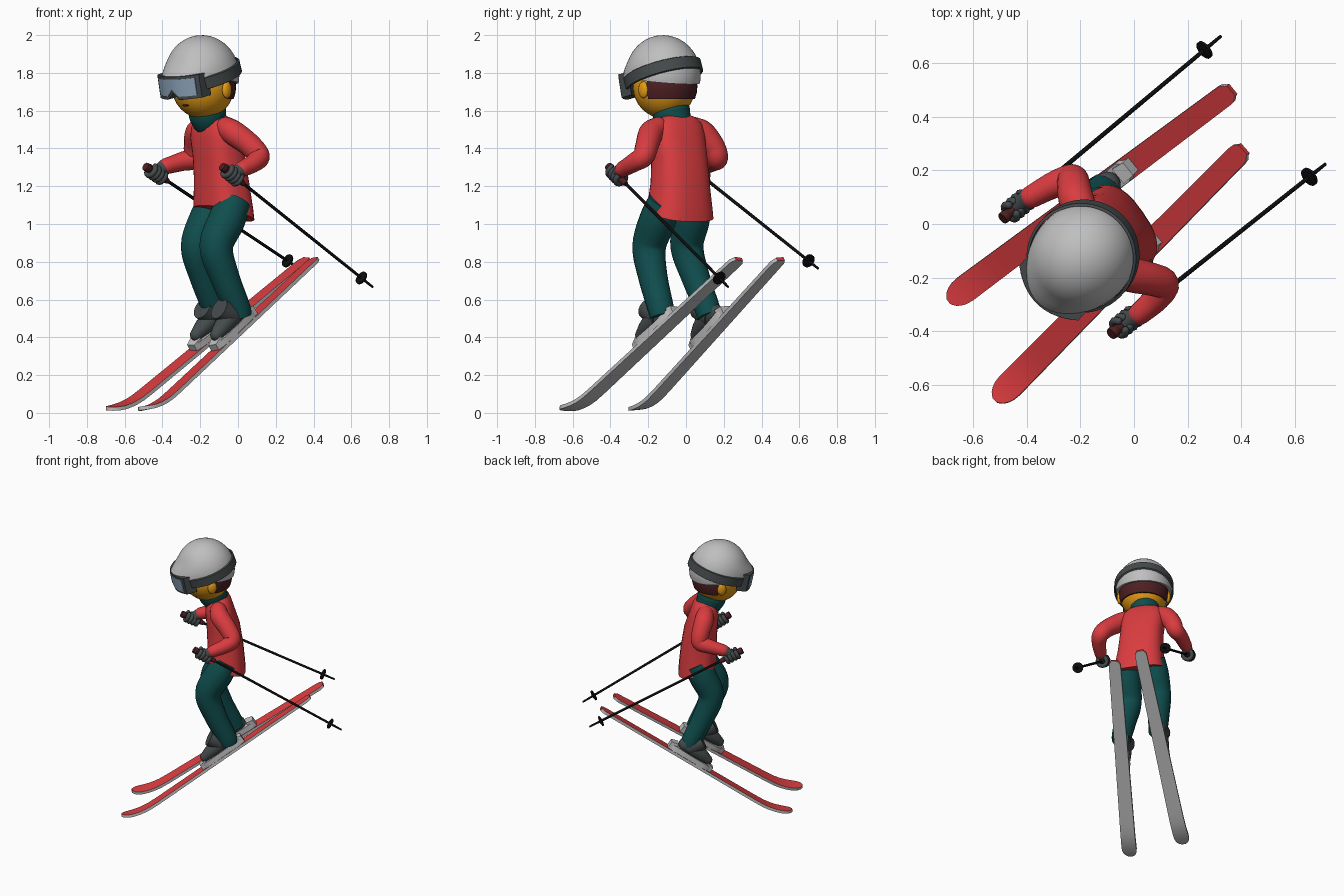
import bpy, bmesh, math
from mathutils import Vector as V, Matrix as M

if "Cube" in bpy.data.objects:
    bpy.data.objects.remove(bpy.data.objects["Cube"])

def material(name, *rgb):
    m = bpy.data.materials.new(name)
    m.diffuse_color = (*rgb, 1)
    m.use_nodes = True
    m.node_tree.nodes["Principled BSDF"].inputs["Base Color"].default_value = m.diffuse_color
    return m

RED = material("red", .70, .045, .05)
TEAL = material("teal", .005, .075, .075)
GREY = material("light grey", .52, .52, .52)
SKIN = material("skin", .78, .33, .008)
DARK = material("dark grey", .06, .07, .073)
BLACK = material("black", .004, .004, .004)
MAROON = material("maroon", .075, .014, .016)
LENS = material("lens blue", .27, .37, .50)

def finish(name, bm, *mats, angle=40):
    bmesh.ops.recalc_face_normals(bm, faces=bm.faces)
    me = bpy.data.meshes.new(name)
    bm.to_mesh(me)
    bm.free()
    for m in mats:
        me.materials.append(m)
    me.shade_smooth()
    me.set_sharp_from_angle(angle=math.radians(angle))
    ob = bpy.data.objects.new(name, me)
    bpy.context.collection.objects.link(ob)
    return ob

def loft_bm(rings):
    bm = bmesh.new()
    vs = [[bm.verts.new(p) for p in r] for r in rings]
    n = len(vs[0])
    for a, b in zip(vs, vs[1:]):
        for i in range(n):
            j = (i + 1) % n
            bm.faces.new((a[i], a[j], b[j], b[i]))
    bm.faces.new(vs[0][::-1])
    bm.faces.new(vs[-1])
    bmesh.ops.recalc_face_normals(bm, faces=bm.faces)
    bm.normal_update()
    return bm

def tube(name, pts, mat, seg=18, steps=6, round_ends=False, mtx=None):
    """Smooth tube through (x, y, z, radius) points."""
    P = [V(p) for p in pts]
    P = [2 * P[0] - P[1]] + P + [2 * P[-1] - P[-2]]
    path = []
    for a, b, c, d in zip(P, P[1:], P[2:], P[3:]):
        for k in range(steps):
            t = k / steps
            path.append(.5 * (2*b + (c - a)*t + (2*a - 5*b + 4*c - d)*t*t + (3*b - a - 3*c + d)*t**3))
    path.append(P[-2])
    C = [p.to_3d() for p in path]
    R = [p[3] for p in path]
    if round_ends:
        t0, t1 = (C[0] - C[1]).normalized(), (C[-1] - C[-2]).normalized()
        for c in (25, 50, 75):
            s, k = math.sin(math.radians(c)), math.cos(math.radians(c))
            C.insert(0, V(path[0][:3]) + t0 * s * path[0][3])
            R.insert(0, path[0][3] * k)
            C.append(V(path[-1][:3]) + t1 * s * path[-1][3])
            R.append(path[-1][3] * k)
    tan = [(C[min(i + 1, len(C) - 1)] - C[max(i - 1, 0)]).normalized() for i in range(len(C))]
    u = tan[0].orthogonal().normalized()
    rings = []
    for i, (c, r, t) in enumerate(zip(C, R, tan)):
        if i:
            u = tan[i - 1].rotation_difference(t) @ u
        w = t.cross(u)
        rings.append([c + r * (u * math.cos(a) + w * math.sin(a))
                      for a in (math.tau * k / seg for k in range(seg))])
    bm = loft_bm(rings)
    if mtx:
        bm.transform(mtx)
    return finish(name, bm, mat, angle=50)

def ball_bm(size, seg=32):
    bm = bmesh.new()
    bmesh.ops.create_uvsphere(bm, u_segments=seg, v_segments=seg // 2, radius=1)
    bm.transform(M.Diagonal((*size, 1)))
    return bm

def ball(name, mtx, loc, size, mat, seg=24):
    bm = ball_bm(size, seg)
    bm.transform(mtx @ M.Translation(loc))
    return finish(name, bm, mat)

def frame(loc, yaw, pitch=0):
    """Local x is forward, y is the figure's left, z is up."""
    return M.Translation(loc) @ M.Rotation(math.radians(yaw), 4, 'Z') @ M.Rotation(math.radians(pitch), 4, 'Y')

def block(name, sections, mat, mtx):
    """Block along x from (x, half width, z low, z high) sections."""
    bm = loft_bm([[(x, -w, lo), (x, w, lo), (x, w, hi), (x, -w, hi)] for x, w, lo, hi in sections])
    bm.transform(mtx)
    return finish(name, bm, mat)

# Skis: straight blade on a slope, curling level at the tip
LEN, BEND, SLOPE = 1.32, 1.08, .66

def ski_frame(tail, tip, roll, d):
    h = (V(tip) - V(tail)).normalized()
    e = max(0, d - BEND)
    z = .815 - SLOPE * d + SLOPE * e * e / (2 * (LEN - BEND))
    t = V((h.x, h.y, -SLOPE * (1 - e / (LEN - BEND)))).normalized()
    l = V((-h.y, h.x, 0))
    n = t.cross(l)
    r = math.radians(roll)
    L, N = l * math.cos(r) + n * math.sin(r), n * math.cos(r) - l * math.sin(r)
    m = M((t, L, N)).transposed().to_4x4()
    m.translation = V((tail[0] + h.x * d, tail[1] + h.y * d, z))
    return m

def rounding(x, r):
    return math.sqrt(1 - (1 - min(x / r, 1)) ** 2)

def ski(side, tail, tip, roll):
    rings = []
    ds = [0, .008, .02, .035] + [.1 + .08 * i for i in range(13)] + [1.12, 1.16, 1.2, 1.24, 1.27, 1.29, 1.305, 1.315, LEN]
    for d in ds:
        w = (.041 + .011 * d / LEN) * max(.6, rounding(d, .03)) * max(.2, rounding(LEN - d, .08))
        m = ski_frame(tail, tip, roll, d)
        rings.append([m @ V(p) for p in ((0, -w, -.01), (0, w, -.01), (0, w, .01), (0, -w, .01))])
    bm = loft_bm(rings)
    for f in bm.faces:
        f.material_index = 0 if f.normal.z > .5 else 1
    finish(side + "_ski", bm, RED, GREY)
    # Boot and binding standing on the ski
    m = ski_frame(tail, tip, roll, .58) @ M.Translation((0, 0, .01))
    block(side + "_boot_sole", [(-.13, .03, 0, .035), (-.11, .042, 0, .04), (0, .04, 0, .035),
                                (.12, .046, 0, .035), (.17, .04, 0, .035), (.19, .025, 0, .03)], GREY, m)
    block(side + "_heel_binding", [(-.15, .03, 0, .05), (-.10, .035, 0, .06)], GREY, m)
    block(side + "_toe_binding", [(.15, .04, 0, .05), (.20, .03, 0, .035)], GREY, m)
    tube(side + "_boot_foot", [(-.05, 0, .075, .05), (.03, 0, .075, .052), (.09, 0, .068, .046),
                               (.14, 0, .06, .034)], DARK, round_ends=True, mtx=m)
    tube(side + "_boot_shaft", [(-.03, 0, .06, .055), (.0, 0, .10, .06), (.035, 0, .16, .06)], DARK, mtx=m)

ski("right", (.366, .50), (-.68, -.28), -4)
ski("left", (.41, .28), (-.52, -.66), 8)

# Trouser legs
tube("right_leg", [(-.12, .05, 1.12, .09), (-.165, .03, 1.02, .096), (-.215, .005, .88, .088), (-.18, .05, .72, .076),
                   (-.125, .11, .56, .068), (-.108, .125, .51, .064)], TEAL, seg=20)
tube("left_leg", [(-.02, -.11, 1.12, .09), (-.06, -.15, 1.02, .098), (-.115, -.195, .88, .09), (-.07, -.175, .72, .078),
                  (-.005, -.135, .56, .07), (.008, -.125, .51, .066)], TEAL, seg=20)

# Jacket: rounded-box rings, (x, y, z, half depth, half width, tilt)
rings = []
for x, y, z, hd, hw, tilt in [(-.075, -.03, 1.055, .138, .178, -18), (-.077, -.03, 1.10, .136, .172, -16),
                              (-.085, -.03, 1.21, .126, .156, -8), (-.10, -.035, 1.35, .115, .148, 0),
                              (-.122, -.045, 1.46, .10, .152, 5), (-.13, -.048, 1.52, .088, .142, 8),
                              (-.135, -.05, 1.555, .068, .115, 8), (-.135, -.05, 1.575, .04, .075, 8)]:
    m = frame((x, y, z), -145, tilt)
    ring = []
    for k in range(32):
        c, s = math.cos(math.tau * k / 32), math.sin(math.tau * k / 32)
        ring.append(m @ V((math.copysign(abs(c) ** .75, c) * hd, math.copysign(abs(s) ** .75, s) * hw, 0)))
    rings.append(ring)
finish("jacket_body", loft_bm(rings), RED, angle=50)

# Sleeves
tube("right_sleeve", [(-.19, .04, 1.51, .058), (-.215, .09, 1.48, .066), (-.225, .145, 1.41, .062), (-.235, .165, 1.35, .058),
                      (-.30, .145, 1.33, .05), (-.385, .10, 1.305, .042)], RED, round_ends=True)
tube("left_sleeve", [(-.06, -.15, 1.51, .058), (-.02, -.185, 1.48, .066), (.06, -.205, 1.42, .062), (.11, -.225, 1.36, .058),
                     (.085, -.275, 1.325, .05), (.02, -.335, 1.29, .042)], RED, round_ends=True)

# Poles, grips and gloves
def pole(side, top, tip, wrist):
    a, b, w = V(top), V(tip), V(wrist)
    d = (b - a).normalized()
    at = lambda k, r: (*(a + d * k), r)
    end = (b - a).length
    tube(side + "_pole_shaft", [at(.1, .009), at(end - .05, .008), at(end, .004)], BLACK, seg=10, steps=2)
    tube(side + "_pole_basket", [at(end - .066, .012), at(end - .06, .037), at(end - .05, .037), at(end - .044, .012)],
         BLACK, steps=1)
    tube(side + "_pole_grip", [at(0, .022), at(.02, .024), at(.04, .018), at(.15, .018), at(.175, .012)], MAROON, steps=2)
    hand = a + d * .085
    tube(side + "_glove", [(*w, .038), (*w.lerp(hand, .5), .036), (*hand, .036)], DARK, round_ends=True)
    # Fingers curl round the grip, away from the wrist
    u = (w - hand - d * (w - hand).dot(d)).normalized()
    v = d.cross(u)
    for i in range(4):
        c = a + d * (.045 + .026 * i)
        tube(f"{side}_finger_{i + 1}", [(*(c + .032 * (u * math.cos(t) + v * math.sin(t))), .0145)
                                        for t in (.6, 1.4, 2.2, 3, 3.8, 4.6, 5.4)], DARK, seg=8, steps=2, round_ends=True)

pole("right", (-.49, .02, 1.305), (.30, .68, .78), (-.395, .095, 1.30))
pole("left", (-.085, -.41, 1.305), (.69, .205, .685), (.015, -.34, 1.285))

# Collar, head, ears, nose, mouth
tube("collar", [(-.135, -.045, 1.46, .06), (-.145, -.055, 1.52, .085), (-.16, -.075, 1.58, .10), (-.165, -.08, 1.615, .098)], TEAL)
face = frame((-.185, -.115, 1.73), -133)
ball("head", face, (0, 0, 0), (.168, .165, .172), SKIN, 32)
ball("nose", face, (.172, 0, -.055), (.022, .02, .02), SKIN, 12)
ball("mouth", face, (.136, 0, -.102), (.008, .024, .006), MAROON, 12)
for side, s in (("left", 1), ("right", -1)):
    ball(side + "_ear", face, (-.005, s * .168, -.02), (.032, .018, .045), SKIN, 16)

def keep(bm, co, no, cap=False):
    """Keep the part of the mesh on the side the normal points to."""
    r = bmesh.ops.bisect_plane(bm, geom=bm.verts[:] + bm.edges[:] + bm.faces[:], plane_co=co, plane_no=no, clear_inner=True)
    if cap:
        bmesh.ops.contextual_create(bm, geom=[e for e in r['geom_cut'] if isinstance(e, bmesh.types.BMEdge)])

bm = ball_bm((.178, .173, .178))
keep(bm, (0, 0, -.068), (0, 0, 1), True)
keep(bm, (-.03, 0, 0), (-1, 0, 0), True)
bm.transform(face)
finish("hair", bm, MAROON)

# Helmet with flared front brim
helm = frame((-.19, -.12, 1.79), -133, 12)
bm = ball_bm((.203, .192, .21), 48)
keep(bm, (0, 0, -.03), (-.33, 0, 1), True)
for v in bm.verts:
    f = max(0, v.co.x / .2)
    v.co.x += .045 * f * f * max(0, 1 - max(0, v.co.z - .03) / .08)
bm.transform(helm)
finish("helmet", bm, GREY)

# Goggle strap: tilted band round the helmet
prof = [(.0, -.034), (.010, -.03), (.010, .03), (.0, .034)]
bm = loft_bm([[((.205 + o) * math.cos(t), (.195 + o) * math.sin(t), z) for o, z in prof]
              for t in (math.radians(48 + 264 * k / 40) for k in range(41))])
bm.transform(helm @ M.Rotation(math.radians(7), 4, 'Y'))
finish("goggle_strap", bm, DARK)

# Goggles: curved frame and lens with a nose notch
def visor(name, half, lo, hi, front, back, mat):
    rings = []
    for k in range(25):
        s = half * (k / 12 - 1)
        bulge = -.06 * (s / .15) ** 2
        low = lo + .038 * max(0, 1 - abs(s) / .04)
        rings.append([(back + bulge, s, low), (front + bulge, s, low), (front + bulge, s, hi), (back + bulge, s, hi)])
    bm = loft_bm(rings)
    bm.transform(helm)
    finish(name, bm, mat)

visor("goggle_frame", .15, -.085, .04, .243, .17, DARK)
visor("goggle_lens", .132, -.068, .026, .247, .235, LENS)
